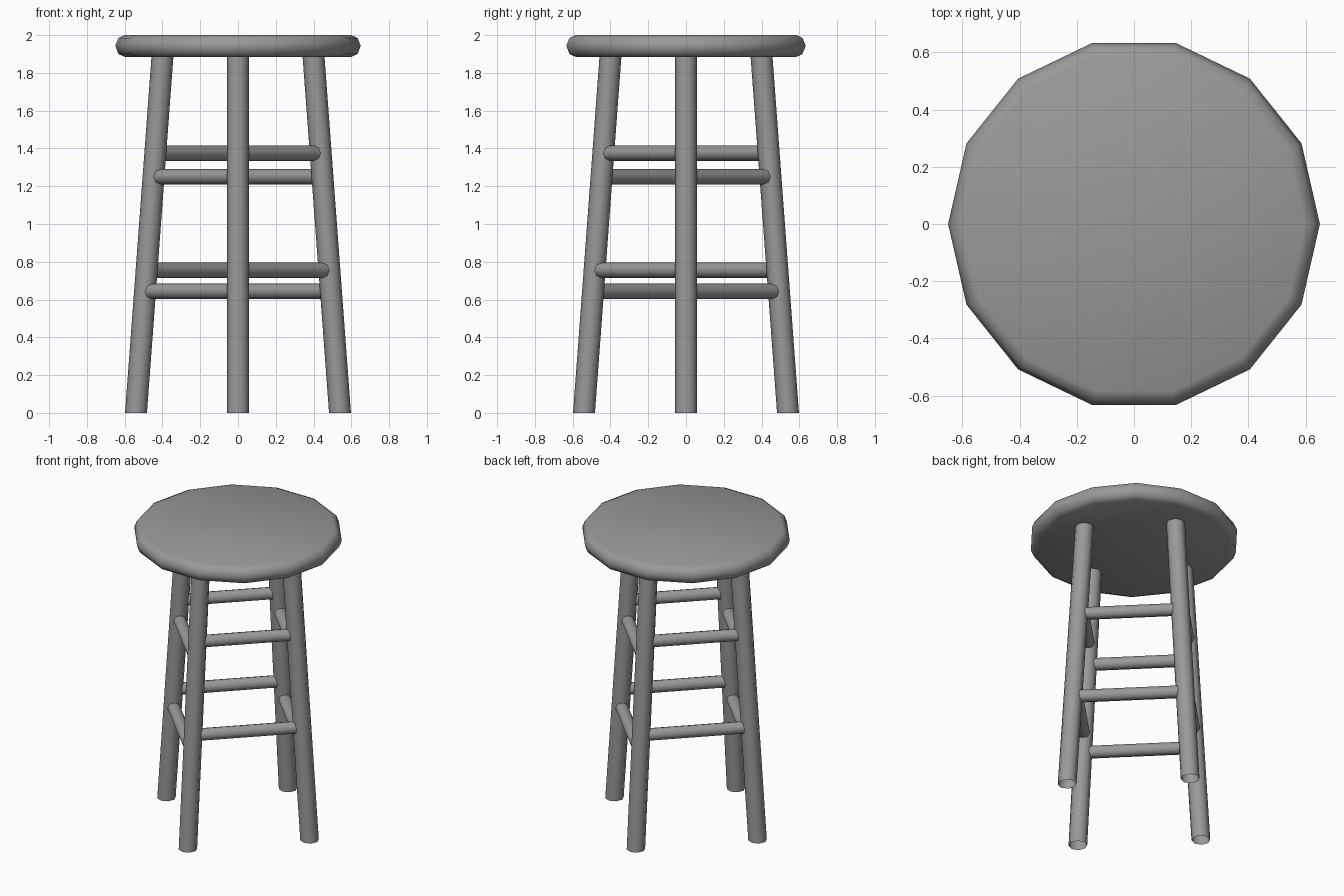
import bpy, bmesh, math
from mathutils import Vector

cube = bpy.data.objects.get("Cube")
if cube:
    bpy.data.objects.remove(cube, do_unlink=True)

GREY = (0.32, 0.32, 0.32, 1.0)
mat = bpy.data.materials.new("plain grey")
mat.use_nodes = True
mat.diffuse_color = GREY
mat.node_tree.nodes["Principled BSDF"].inputs["Base Color"].default_value = GREY

X, Y, Z = Vector((1, 0, 0)), Vector((0, 1, 0)), Vector((0, 0, 1))
SEAT_BOTTOM = 1.885
LEG_RADIUS, RUNG_RADIUS = 0.058, 0.041


def loft(name, rings, u, v, sides, capped=False):
    """Skin a stack of (centre, radius) rings lying in the plane u, v."""
    bm = bmesh.new()
    loops = []
    for centre, radius in rings:
        angles = [2 * math.pi * i / sides for i in range(sides)]
        loops.append([bm.verts.new(centre + radius * (u * math.cos(a) + v * math.sin(a)))
                      for a in angles])
    for low, high in zip(loops, loops[1:]):
        for i in range(sides):
            j = (i + 1) % sides
            bm.faces.new((low[i], low[j], high[j], high[i]))
    if capped:
        bm.faces.new(loops[0][::-1])
        bm.faces.new(loops[-1])
    bmesh.ops.recalc_face_normals(bm, faces=bm.faces)
    mesh = bpy.data.meshes.new(name)
    bm.to_mesh(mesh)
    bm.free()
    mesh.materials.append(mat)
    obj = bpy.data.objects.new(name, mesh)
    bpy.context.collection.objects.link(obj)
    bpy.ops.object.select_all(action="DESELECT")
    obj.select_set(True)
    bpy.context.view_layer.objects.active = obj
    bpy.ops.object.shade_smooth_by_angle(angle=math.radians(60))
    return obj


def leg_centre(direction, z):
    """Point on the splayed leg axis at height z."""
    return direction * (0.54 - 0.14 * z / SEAT_BOTTOM) + Z * z


# Seat: fourteen-sided disc with a rounded rim
profile = [(0.6, SEAT_BOTTOM), (0.633, 1.9), (0.65, 1.943), (0.633, 1.985), (0.6, 2.0)]
loft("seat", [(Z * z, r) for r, z in profile], X, Y, 14, capped=True)

# Legs: open tubes, cut level with the floor
legs = {"front": -Y, "left": X, "back": Y, "right": -X}
for side, d in legs.items():
    ends = [(leg_centre(d, z), LEG_RADIUS) for z in (0, SEAT_BOTTOM + 0.01)]
    loft(side + "_leg", ends, X, Y, 8)

# Rungs: opposite pairs share a height, neighbouring pairs are staggered
names = list(legs)
for i, a in enumerate(names):
    b = names[(i + 1) % 4]
    heights = (0.755, 1.375) if i % 2 == 0 else (0.643, 1.25)
    for level, z in zip(("lower", "upper"), heights):
        p, q = leg_centre(legs[a], z), leg_centre(legs[b], z)
        across = (q - p).normalized().cross(Z)
        loft(f"{level}_rung_{a}_{b}", [(p, RUNG_RADIUS), (q, RUNG_RADIUS)], Z, across, 8)
